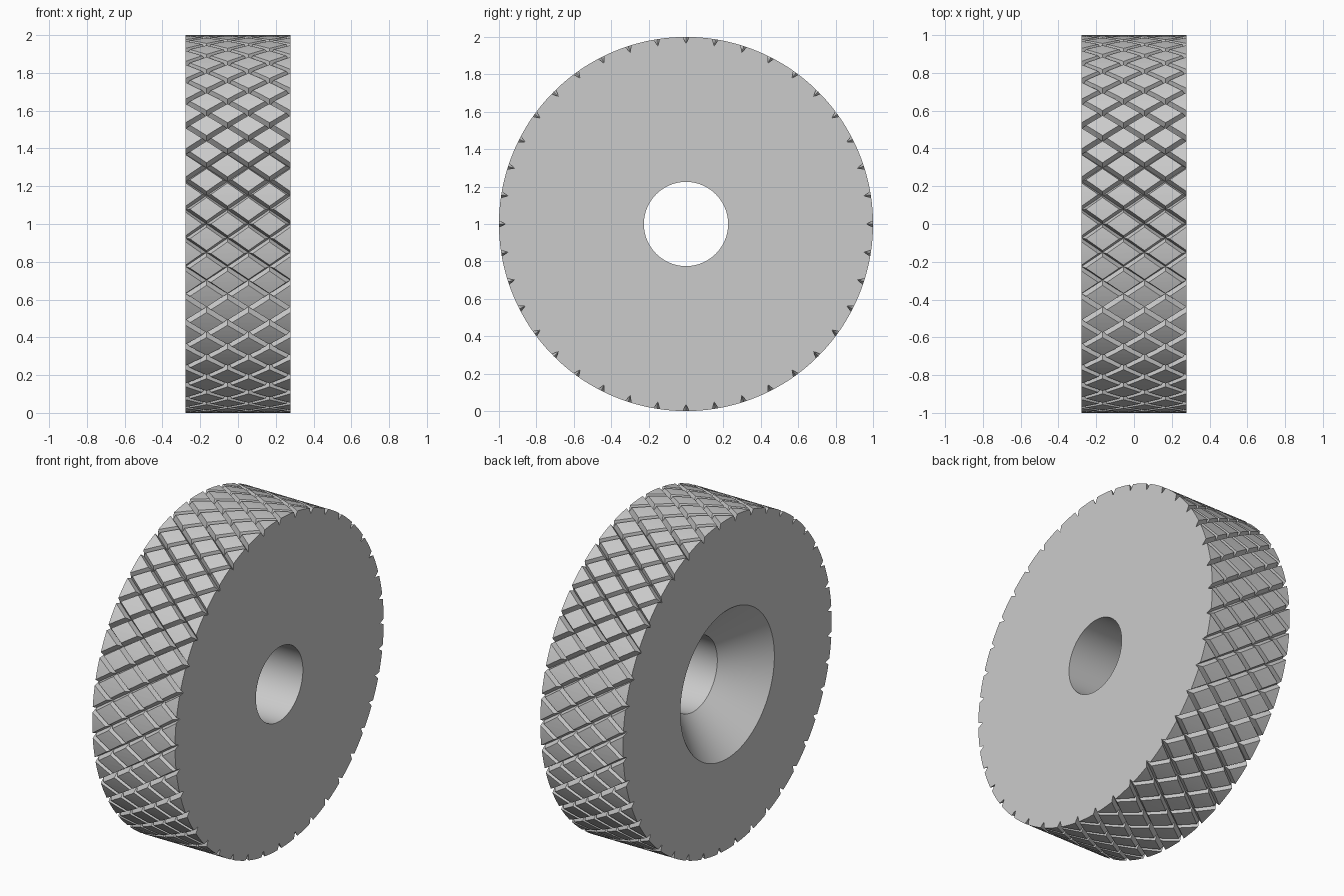
import bpy, bmesh, math
from mathutils import Vector

HALF = 0.2775      # half the wheel width
BORE = 0.225       # bore radius
SINK = 0.45        # countersink rim radius
GROOVES = 40       # grooves in each direction
TWIST = math.radians(22.5)   # turn of one groove across the width
DEPTH, WIDTH = 0.036, 0.032  # groove section

if "Cube" in bpy.data.objects:
    bpy.data.objects.remove(bpy.data.objects["Cube"])

steel = bpy.data.materials.new("light grey steel")
steel.use_nodes = True
grey = (0.6, 0.6, 0.6, 1)
steel.diffuse_color = grey
steel.node_tree.nodes["Principled BSDF"].inputs["Base Color"].default_value = grey


def ring_point(x, radius, angle):
    return Vector((x, radius * math.cos(angle), 1 + radius * math.sin(angle)))


def make_object(name, bm):
    bmesh.ops.recalc_face_normals(bm, faces=bm.faces)
    mesh = bpy.data.meshes.new(name)
    bm.to_mesh(mesh)
    bm.free()
    mesh.materials.append(steel)
    obj = bpy.data.objects.new(name, mesh)
    bpy.context.collection.objects.link(obj)
    return obj


def bridge(bm, a, b):
    """Join two closed loops of vertices with quads."""
    for i in range(len(a)):
        j = (i + 1) % len(a)
        bm.faces.new((a[i], a[j], b[j], b[i]))


# Wheel body: a closed profile turned about the x axis
def wheel_body(segments=240):
    profile = [(-HALF, 1), (HALF, 1), (HALF, BORE),
               (-HALF + SINK - BORE, BORE), (-HALF, SINK)]
    bm = bmesh.new()
    loops = [[bm.verts.new(ring_point(x, r, math.tau * i / segments)) for x, r in profile]
             for i in range(segments)]
    for i in range(segments):
        bridge(bm, loops[i - 1], loops[i])
    return make_object("knurled_wheel", bm)


# Groove cutters: V-shaped bars that wind across the rim
def groove_cutter(name, hand, steps=24):
    bm = bmesh.new()
    over = 0.02
    half_angle = WIDTH / 2 * (DEPTH + over) / DEPTH
    for g in range(GROOVES):
        loops = []
        for s in range(steps + 1):
            x = (HALF + over) * (2 * s / steps - 1)
            angle = math.tau * g / GROOVES + hand * TWIST * (HALF - x) / (2 * HALF)
            section = [(1 - DEPTH, 0), (1 + over, half_angle), (1 + over, -half_angle)]
            loops.append([bm.verts.new(ring_point(x, r, angle + d)) for r, d in section])
        for a, b in zip(loops, loops[1:]):
            bridge(bm, a, b)
        bm.faces.new(loops[0])
        bm.faces.new(loops[-1])
    cutter = make_object(name, bm)
    cutter.hide_render = True
    return cutter


wheel = wheel_body()
bpy.context.view_layer.objects.active = wheel
wheel.select_set(True)

# Cut the crossing grooves, one direction at a time
for name, hand in (("groove_cutter_left", -1), ("groove_cutter_right", 1)):
    cutter = groove_cutter(name, hand)
    mod = wheel.modifiers.new(name, 'BOOLEAN')
    mod.operation = 'DIFFERENCE'
    mod.solver = 'MANIFOLD'
    mod.object = cutter
    bpy.ops.object.modifier_apply(modifier=mod.name)
    bpy.data.objects.remove(cutter)

bpy.ops.object.select_all(action='DESELECT')
wheel.select_set(True)
bpy.ops.object.shade_smooth_by_angle(angle=math.radians(25))
